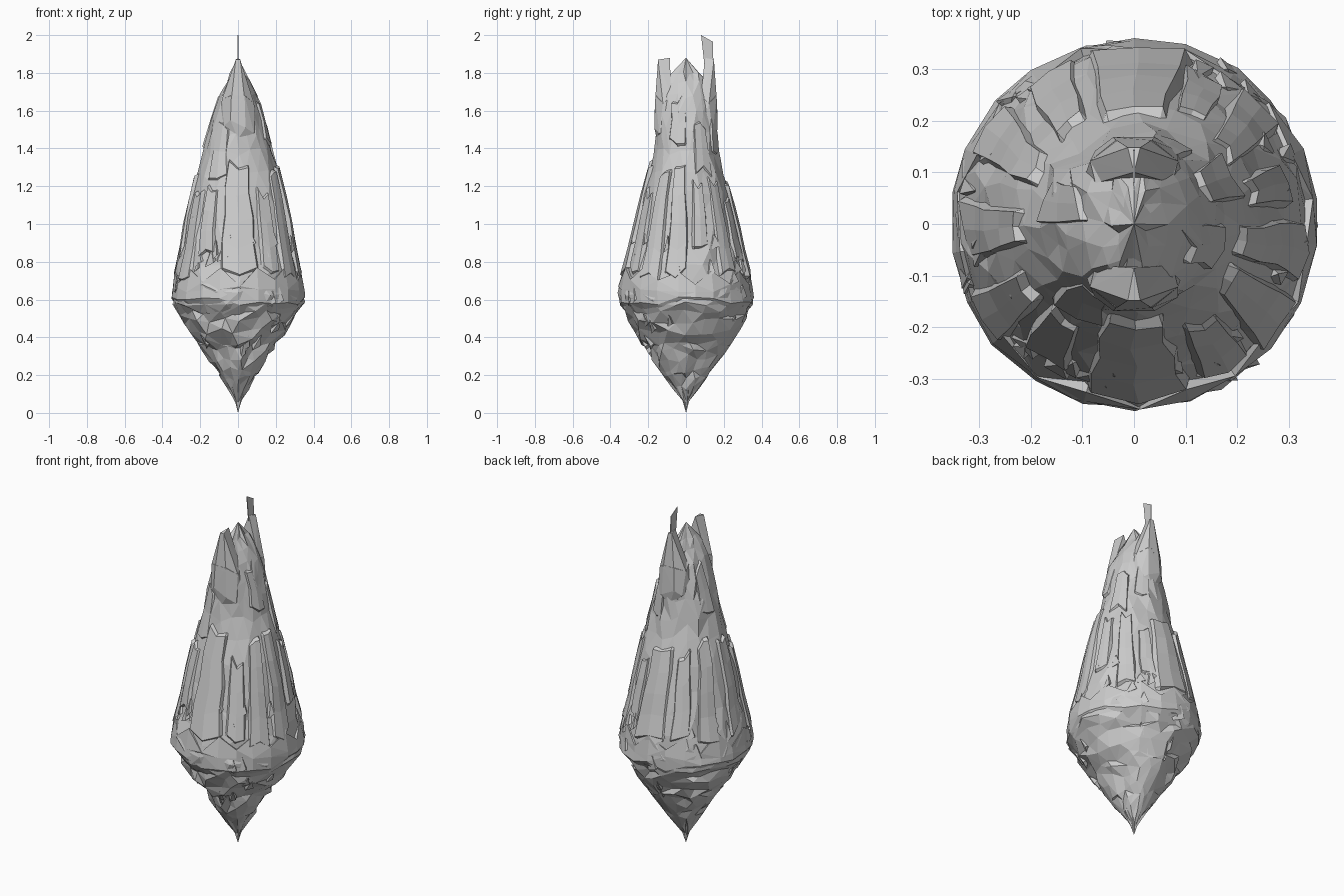
import bpy, bmesh, math, random
from math import pi, sin, cos, radians

if "Cube" in bpy.data.objects:
    bpy.data.objects.remove(bpy.data.objects["Cube"])

random.seed(5)

# Outline: height, half width in x, half depth in y
PROFILE = [(0.0, 0, 0), (0.06, .018, .016), (0.20, .100, .122), (0.33, .182, .207),
           (0.45, .265, .284), (0.59, .356, .360), (0.72, .340, .346), (0.80, .318, .320),
           (1.0, .285, .272), (1.2, .242, .222), (1.3, .213, .194), (1.4, .187, .175),
           (1.52, .155, .163), (1.65, .118, .155), (1.75, .065, .13), (1.80, .04, .075),
           (1.88, 0, 0)]


def radii(z):
    for (a, ax, ay), (b, bx, by) in zip(PROFILE, PROFILE[1:]):
        if z <= b:
            t = max(0, (z - a) / (b - a))
            return ax + (bx - ax) * t, ay + (by - ay) * t
    return 0, 0


def surf(angle, z, off=0.0):
    rx, ry = radii(z)
    return (max(rx + off, 0) * cos(angle), max(ry + off, 0) * sin(angle), z)


def finish(bm, name):
    bmesh.ops.recalc_face_normals(bm, faces=bm.faces)
    mesh = bpy.data.meshes.new(name)
    bm.to_mesh(mesh)
    bm.free()
    ob = bpy.data.objects.new(name, mesh)
    bpy.context.collection.objects.link(ob)
    return ob


def loft(bm, rings, closed=True):
    n = len(rings[0])
    vs = [[bm.verts.new(p) for p in r] for r in rings]
    for a, b in zip(vs, vs[1:]):
        for i in range(n if closed else n - 1):
            j = (i + 1) % n
            bm.faces.new((a[i], a[j], b[j], b[i]))
    return vs


def hull(bm, points):
    vs = [bm.verts.new(p) for p in points]
    bmesh.ops.convex_hull(bm, input=vs)
    junk = [v for v in vs if v.is_valid and not v.link_faces]
    bmesh.ops.delete(bm, geom=junk, context='VERTS')


# Weathered faceted core, roughest on the lower cone
N = 20
bm = bmesh.new()
levels = [.06, .13, .19, .225, .29, .345, .375, .43, .49, .53, .585, .64, .70, .77, .88,
          1.02, 1.16, 1.27, 1.38, 1.49, 1.59, 1.68, 1.75, 1.80]
rings = []
for k, z in enumerate(levels):
    ring = []
    for i in range(N):
        a = 2 * pi * (i + .2 * (-1) ** k * (z < 1.7)) / N + random.uniform(-.08, .08)
        j = random.uniform(-.022, .022) * (.3 if z < .1 or z > 1.7 else 1)
        if z < .56:
            off = random.choice([-.026, -.012, .004, .010]) * min(1, z * 3)
        elif z < .8:
            off = random.uniform(-.014, .008)
        else:
            off = random.uniform(-.016, .005)
        ring.append(surf(a, z + j, off))
    rings.append(ring)
vs = loft(bm, rings)
tip, peak = bm.verts.new((0, 0, 0)), bm.verts.new((0, 0, 1.88))
for i in range(N):
    bm.faces.new((tip, vs[0][(i + 1) % N], vs[0][i]))
    bm.faces.new((peak, vs[-1][i], vs[-1][(i + 1) % N]))
bmesh.ops.triangulate(bm, faces=[f for f in bm.faces if len(f.verts) == 4])
finish(bm, "stone_core")

# Jagged collar around the widest point
bm = bmesh.new()
M = 22
under, low, mid, top, inner = [], [], [], [], []
for i in range(M):
    a = 2 * pi * (i + .5 + random.uniform(-.12, .12)) / M
    zt = (.765 if i % 2 else .69) + random.uniform(-.02, .02)
    zl = .595 + random.uniform(-.025, .02)
    under.append(surf(a, zl - random.uniform(.04, .11), -.018))
    low.append(surf(a, zl, random.uniform(0, .006)))
    mid.append(surf(a, .65 + random.uniform(-.015, .015), random.uniform(-.003, .009)))
    top.append(surf(a, zt, random.uniform(.002, .009)))
    inner.append(surf(a, zt - .01, -.035))
loft(bm, [under, low, mid, top, inner])
bmesh.ops.triangulate(bm, faces=[f for f in bm.faces if random.random() < .6])
finish(bm, "jagged_collar")


# Curved slab on the surface with sloping flanks and broken ends
def slab(bm, deg, half, z0, z1, off, notch=.03, rough=.003):
    rows = []
    steps = max(2, int((z1 - z0) / .15) + 1)
    a0, h = radians(deg), radians(half)
    ends = [random.uniform(-notch, notch) for _ in range(6)]
    flare = random.uniform(1.2, 1.6)
    for s in range(-1, steps + 2):
        cap = s < 0 or s > steps
        t = min(max(s / steps, 0), 1)
        run = (-.025 if s < 0 else .02) if cap else 0
        w = h * (1 - .15 * t)
        skew = 0 if cap else random.uniform(-.12, .12) * h
        row = []
        for c in range(5):
            e = min(max(c - 1, 0), 2)
            z = z0 + (z1 - z0) * t + ends[e] * (1 - t) + ends[e + 3] * t + run
            x = (-flare, -1, 0, 1, flare)[c]
            sunk = cap or c in (0, 4)
            row.append(surf(a0 + x * w + skew, z,
                            -.025 if sunk else off + random.uniform(-rough, rough)))
        rows.append(row)
    loft(bm, rows, closed=False)


# Tall panels around the shaft: angle, half angle, bottom, top, lift
panels = [(-90, 16, .76, 1.31, .008), (-58, 8, .76, 1.16, .005), (-124, 8, .86, 1.17, .007),
          (-34, 9, .72, 1.26, .005), (-148, 8, .72, 1.15, .005), (-9, 9, .74, 1.30, .006),
          (16, 7, .90, 1.20, .005), (42, 8, .74, 1.22, .005), (90, 15, .74, 1.23, .010),
          (64, 7, .82, 1.14, .005), (120, 8, .76, 1.20, .008), (148, 9, .72, 1.26, .005),
          (182, 9, .76, 1.26, .005)]
bm = bmesh.new()
for p in panels:
    slab(bm, *p)
finish(bm, "shaft_panels")

# Upper panels below the crown
bm = bmesh.new()
for d, h, z0, z1 in [(-120, 13, 1.28, 1.5), (-15, 14, 1.42, 1.66), (28, 13, 1.28, 1.52),
                     (65, 12, 1.35, 1.58), (165, 14, 1.40, 1.64)]:
    slab(bm, d, h, z0, z1, .002, .04, .004)
finish(bm, "upper_panels")

# Small broken splinters on the shoulder and lower cone
bm = bmesh.new()
for i in range(46):
    a = random.uniform(0, 2 * pi)
    z = random.choice([.36, .46, .52, .62, .70, .78, .84, .92]) + random.uniform(-.03, .03)
    w, h = random.uniform(.06, .13), random.uniform(.03, .06)
    hull(bm, [surf(a - w, z, -.03), surf(a + w, z, -.03), surf(a - w * .7, z - h, -.002),
              surf(a + w * .8, z - h * .5, .007), surf(a + w * .2, z + h, .002)])
finish(bm, "splinters")

# Front and back crown prongs, each a tapering wedge
for name, s, out in [("front_prong", -1, .168), ("back_prong", 1, .168)]:
    bm = bmesh.new()
    hull(bm, [(x, s * y, z) for x, y, z in
              [(-.075, .142, 1.52), (.085, .142, 1.48), (-.04, out, 1.55), (.04, out, 1.51),
               (0, .155, 1.45), (-.100, .08, 1.54), (.100, .08, 1.50), (-.085, .122, 1.66),
               (.085, .122, 1.64), (-.035, .162, 1.68), (.035, .162, 1.68), (-.07, .06, 1.70),
               (.07, .06, 1.69), (0, .06, 1.78)]])
    hull(bm, [(x, s * y, z) for x, y, z in
              [(-.085, .122, 1.66), (.085, .122, 1.64), (-.035, .163, 1.66), (.035, .163, 1.66),
               (-.07, .08, 1.68), (.07, .08, 1.68), (-.012, .148, 1.87), (.012, .148, 1.87),
               (0, .085 if s < 0 else .10, 1.88)]])
    finish(bm, name)

# Thin blade rising from the back prong
bm = bmesh.new()
hull(bm, [(x, y, z) for x in (-.002, .002)
          for y, z in [(.10, 1.82), (.145, 1.85), (.142, 1.965), (.08, 2.0), (.095, 1.88)]])
finish(bm, "tip_blade")
